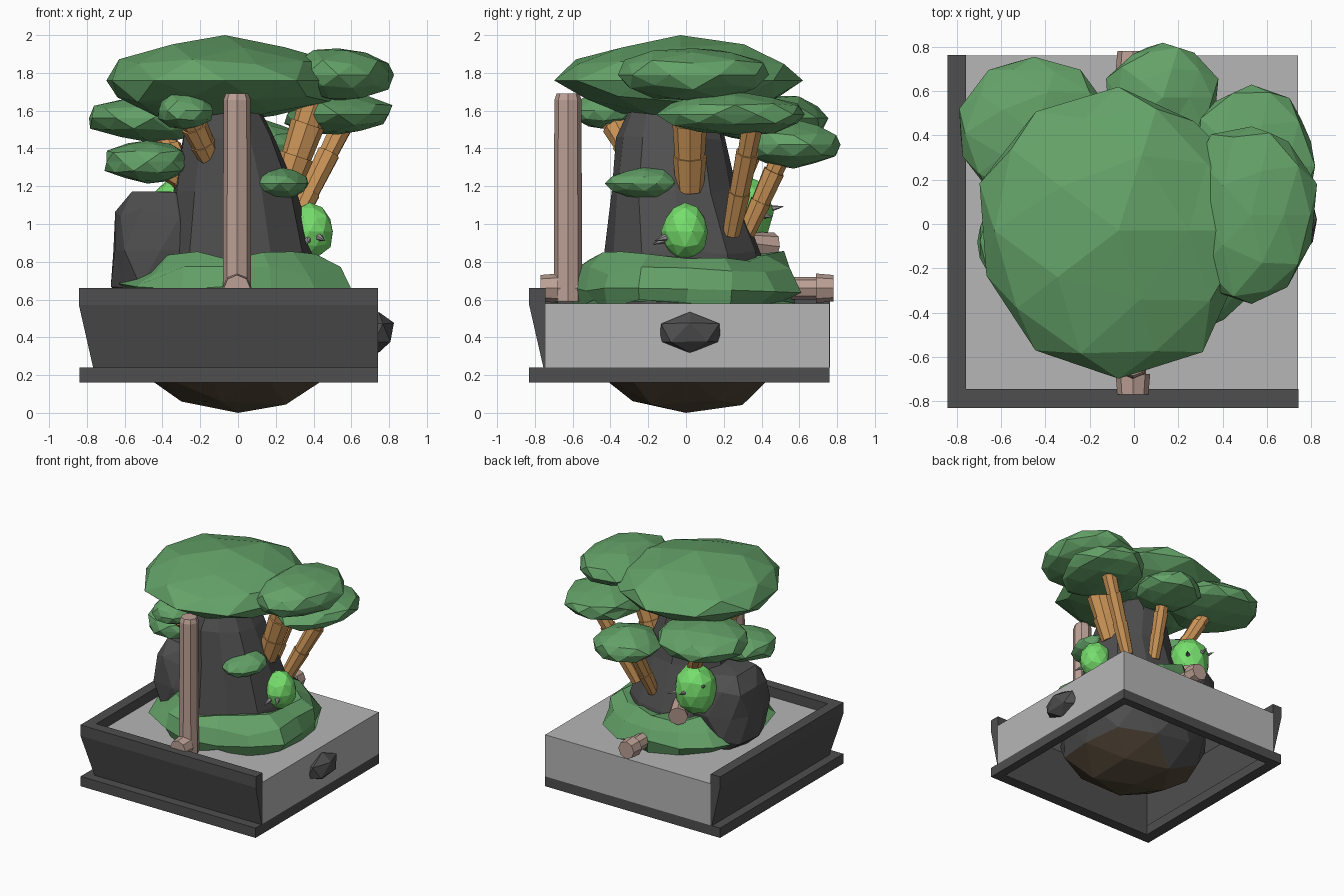
import bpy, bmesh, math, random
from mathutils import Vector

if "Cube" in bpy.data.objects:
    bpy.data.objects.remove(bpy.data.objects["Cube"])


def mat(name, r, g, b):
    lin = [(c / 255 / 12.92 if c < 11 else ((c / 255 + 0.055) / 1.055) ** 2.4) for c in (r, g, b)]
    m = bpy.data.materials.new(name)
    m.diffuse_color = (*lin, 1)
    m.use_nodes = True
    m.node_tree.nodes["Principled BSDF"].inputs["Base Color"].default_value = m.diffuse_color
    return m


LIGHT = mat("light_grey", 182, 182, 182)
DARK = mat("dark_grey", 78, 78, 78)
ROCK = mat("rock_grey", 80, 79, 80)
GREEN = mat("leaf_green", 100, 162, 104)
LIME = mat("fruit_lime", 118, 222, 108)
TAN = mat("branch_tan", 205, 150, 88)
LOG = mat("log_brown", 188, 160, 149)
EARTH = mat("earth_brown", 84, 72, 56)
SPIKE = mat("spike_grey", 150, 150, 152)


def finish(name, bm, *mats):
    bmesh.ops.recalc_face_normals(bm, faces=bm.faces)
    me = bpy.data.meshes.new(name)
    bm.to_mesh(me)
    bm.free()
    for m in mats:
        me.materials.append(m)
    ob = bpy.data.objects.new(name, me)
    bpy.context.collection.objects.link(ob)
    return ob


def box(name, m, lo, hi, open_bottom=False):
    bm = bmesh.new()
    bmesh.ops.create_cube(bm, size=1)
    for v in bm.verts:
        v.co = Vector([(lo[i] + hi[i]) / 2 + v.co[i] * (hi[i] - lo[i]) for i in range(3)])
    if open_bottom:
        low = [f for f in bm.faces if all(abs(v.co.z - lo[2]) < 1e-5 for v in f.verts)]
        bmesh.ops.delete(bm, geom=low, context='FACES')
    return finish(name, bm, m)


def blob_mesh(c, r, jitter, seed, power=1.0, rim=1.0, sub=2):
    """Faceted ellipsoid; power < 1 makes it boxier, rim > 1 thins its edge."""
    rnd = random.Random(seed)
    bm = bmesh.new()
    bmesh.ops.create_icosphere(bm, subdivisions=sub, radius=1)
    for v in bm.verts:
        k = 1 + rnd.uniform(-jitter, jitter)
        p = [math.copysign(abs(a) ** power, a) * k for a in v.co]
        p[2] = math.copysign(abs(p[2]) ** rim, p[2])
        v.co = Vector([c[i] + p[i] * r[i] for i in range(3)])
    return bm


def blob(name, m, *a, **k):
    return finish(name, blob_mesh(*a, **k), m)


def rings(name, m, sections, sides, jitter=0, seed=0, turn=0.0):
    """Skin stacked circles (centre x, y, z, rx, ry), capped."""
    rnd = random.Random(seed)
    bm = bmesh.new()
    rows = []
    for x, y, z, rx, ry in sections:
        row = []
        for i in range(sides):
            a = turn + math.tau * i / sides
            k = 1 + rnd.uniform(-jitter, jitter)
            dz = rnd.uniform(-jitter, jitter) * 0.3
            row.append(bm.verts.new((x + rx * k * math.cos(a), y + ry * k * math.sin(a), z + dz)))
        rows.append(row)
    for p, q in zip(rows, rows[1:]):
        for i in range(sides):
            j = (i + 1) % sides
            bm.faces.new((p[i], p[j], q[j], q[i]))
    bm.faces.new(rows[0])
    bm.faces.new(rows[-1])
    return finish(name, bm, m)


def rod(name, m, a, b, parts, sides=8):
    """Rod from a to b; parts are (t0, t1, r0, r1) sleeves along it."""
    a, b = Vector(a), Vector(b)
    d = b - a
    bm = bmesh.new()
    rot = d.to_track_quat('Z', 'Y').to_matrix().to_4x4()
    for t0, t1, r0, r1 in parts:
        new = bmesh.ops.create_cone(bm, cap_ends=True, segments=sides, radius1=r0,
                                    radius2=max(r1, 0.001), depth=d.length * (t1 - t0))["verts"]
        bmesh.ops.rotate(bm, verts=new, matrix=rot)
        bmesh.ops.translate(bm, verts=new, vec=a + d * (t0 + t1) / 2)
    return finish(name, bm, m)


# Planter: hollow box, bottom frame, L-shaped flared wall on front and left
box("planter_box", LIGHT, (-0.76, -0.75, 0.24), (0.74, 0.76, 0.58), open_bottom=True)
box("frame_front", DARK, (-0.84, -0.83, 0.16), (0.74, -0.74, 0.24))
box("frame_back", DARK, (-0.84, 0.69, 0.16), (0.74, 0.76, 0.24))
box("frame_left", DARK, (-0.84, -0.74, 0.16), (-0.75, 0.69, 0.24))
box("frame_right", DARK, (0.67, -0.74, 0.16), (0.74, 0.69, 0.24))

bm = bmesh.new()
sweep = []
for o, z in [(0.745, 0.66), (0.83, 0.66), (0.83, 0.57), (0.755, 0.24), (0.745, 0.24)]:
    sweep.append([bm.verts.new(p) for p in ((0.742, -o, z), (-o - 0.012, -o, z), (-o - 0.012, 0.762, z))])
for i in range(5):
    p, q = sweep[i], sweep[(i + 1) % 5]
    for j in range(2):
        bm.faces.new((p[j], p[j + 1], q[j + 1], q[j]))
for j in (0, 2):
    bm.faces.new([s[j] for s in sweep])
finish("flared_wall", bm, DARK)
blob("side_rock", ROCK, (0.745, 0.02, 0.425), (0.085, 0.19, 0.11), 0.06, 3, sub=1)

# Root ball under the planter, earth on the downward faces
bm = blob_mesh((0, 0, 0.42), (0.58, 0.58, 0.42), 0.04, 8)
low = min(v.co.z for v in bm.verts)
for v in bm.verts:
    v.co.z = min(v.co.z - low, 0.57)
bm.normal_update()
for f in bm.faces:
    f.material_index = 1 if f.normal.z < -0.72 else 0
finish("root_ball", bm, ROCK, EARTH)

# Rocky trunk and its side boulder
rings("trunk", ROCK, [(0, 0, 0.57, 0.44, 0.45), (0.01, -0.01, 0.85, 0.39, 0.41),
                      (-0.01, -0.06, 1.18, 0.33, 0.34), (-0.04, -0.07, 1.45, 0.25, 0.29),
                      (-0.04, -0.07, 1.62, 0.16, 0.24), (-0.04, -0.05, 1.72, 0.08, 0.12)],
      11, 0.05, 4)
blob("side_boulder", ROCK, (-0.41, 0.02, 0.86), (0.27, 0.28, 0.33), 0.07, 5, power=0.75)

# Leafy skirt round the base
rings("leaf_skirt", GREEN, [(0, 0, 0.575, 0.56, 0.56), (0, 0.01, 0.66, 0.62, 0.61),
                            (0, 0.01, 0.75, 0.57, 0.58), (0, 0, 0.83, 0.45, 0.48),
                            (0, 0, 0.80, 0.30, 0.30)], 15, 0.09, 12)

# Canopy pads: name, centre, radii
pads = [("canopy_top", (-0.07, -0.03, 1.78), (0.62, 0.65, 0.22)),
        ("pad_right_high", (0.53, 0.04, 1.79), (0.29, 0.42, 0.15)),
        ("pad_right_low", (0.53, 0.26, 1.58), (0.30, 0.39, 0.115)),
        ("pad_back", (0.13, 0.57, 1.42), (0.25, 0.26, 0.125)),
        ("pad_back_left", (-0.45, 0.41, 1.56), (0.35, 0.35, 0.13)),
        ("pad_left", (-0.48, -0.08, 1.33), (0.24, 0.25, 0.115)),
        ("pad_front_left", (-0.28, -0.43, 1.60), (0.15, 0.17, 0.10)),
        ("pad_front_right", (0.22, -0.22, 1.215), (0.155, 0.20, 0.085))]
for i, (name, c, r) in enumerate(pads):
    bm = blob_mesh(c, r, 0.08, 30 + i, rim=1.15)
    if i == 0:
        top = max(v.co.z for v in bm.verts)
        bmesh.ops.translate(bm, verts=bm.verts, vec=(0, 0, 2.0 - top))
    finish(name, bm, GREEN)

# Segmented branches
branches = [("branch_right", (0.25, 0.02, 1.18), (0.42, 0.02, 1.68), 0.09),
            ("branch_back_right", (0.27, 0.24, 0.95), (0.57, 0.36, 1.56), 0.062),
            ("branch_back", (0.07, 0.32, 0.95), (0.14, 0.53, 1.42), 0.058),
            ("branch_back_left", (-0.22, 0.24, 1.10), (-0.42, 0.40, 1.54), 0.06),
            ("branch_front_left", (-0.14, -0.27, 1.33), (-0.27, -0.42, 1.60), 0.07),
            ("branch_left", (-0.24, -0.05, 1.18), (-0.46, -0.08, 1.34), 0.05)]
for name, a, b, r in branches:
    rod(name, TAN, a, b, [(0, 0.36, r * 0.8, r), (0.33, 0.7, r * 0.88, r * 1.02),
                          (0.67, 1, r * 0.85, r)])

# Upright log, and the log lying through the base with collars at both ends
rod("log_post", LOG, (-0.005, -0.625, 0.59), (-0.005, -0.625, 1.69),
    [(0, 0.97, 0.075, 0.072), (0.97, 1, 0.072, 0.06)])
rod("lying_log", LOG, (-0.005, -0.77, 0.66), (-0.005, 0.78, 0.66),
    [(0, 1, 0.06, 0.06), (0, 0.06, 0.07, 0.078), (0.94, 1, 0.078, 0.07)])
rod("log_stub", LOG, (-0.16, 0.30, 0.90), (-0.25, 0.46, 0.88), [(0, 1, 0.06, 0.075)])

# Spiky fruit
fruit = [("fruit_right", (0.38, -0.005, 0.96), (0.125, 0.125, 0.15)),
         ("fruit_back_left", (-0.30, 0.30, 1.06), (0.16, 0.16, 0.20))]
for i, (name, c, r) in enumerate(fruit):
    blob(name, LIME, c, r, 0.04, 50 + i)
    c = Vector(c)
    dirs = [(0.5, -1, -0.3), (-0.1, -1, -0.4)] if i == 0 else \
        [(0, 1, 0.15), (-0.9, 0.6, 0.6), (0.7, 0.75, -0.1)]
    for j, d in enumerate(dirs):
        d = Vector(d).normalized()
        rod(f"{name}_spike_{j + 1}", SPIKE, c + d * r[0] * 0.85, c + d * (r[0] + 0.06),
            [(0, 1, 0.022, 0)], 6)
